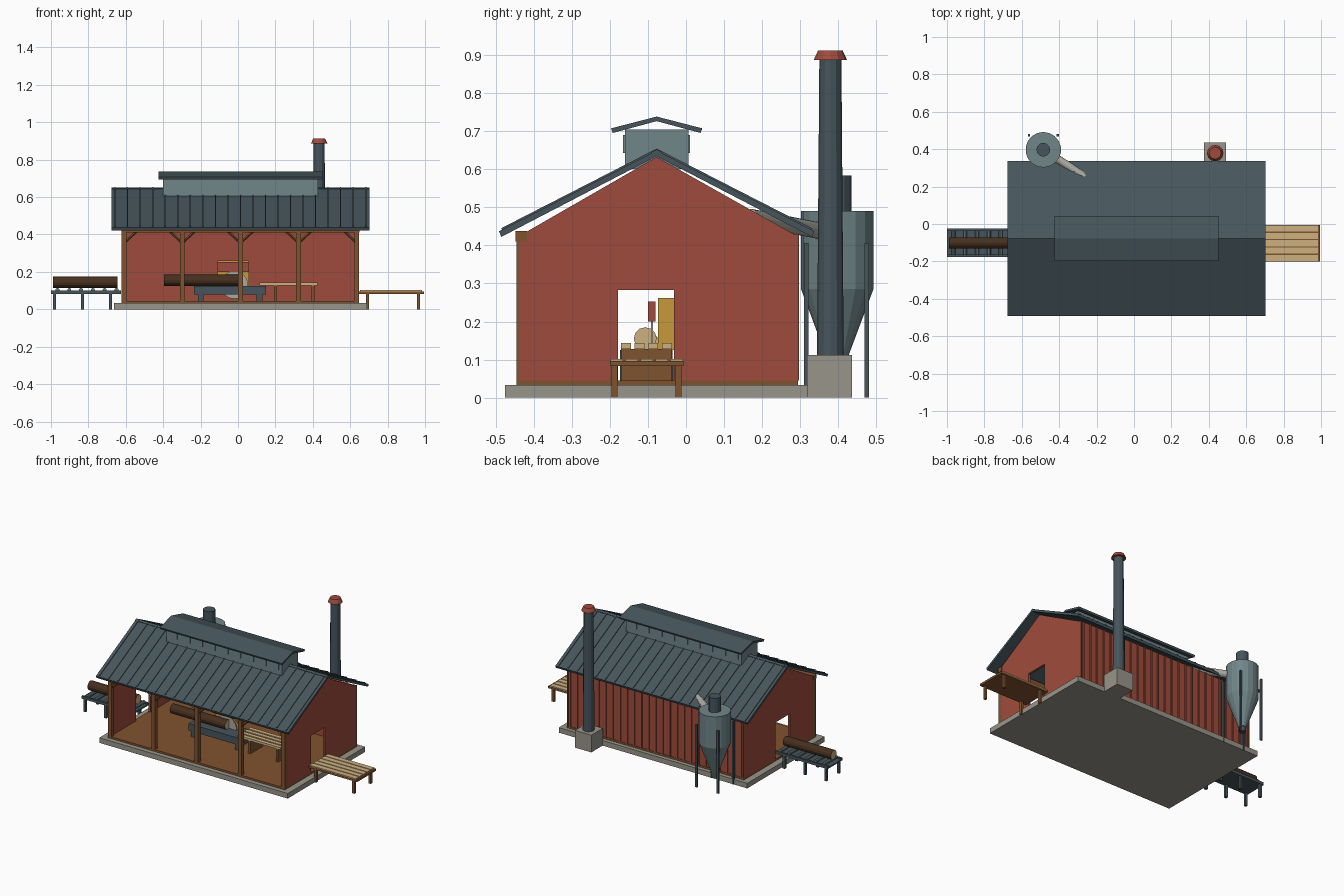
import bpy, bmesh
from math import cos, sin, pi
from mathutils import Vector, Matrix

cube = bpy.data.objects.get("Cube")
if cube:
    bpy.data.objects.remove(cube)


def material(name, hex_code):
    m = bpy.data.materials.new(name)
    srgb = [int(hex_code[i:i + 2], 16) / 255 for i in (0, 2, 4)]
    col = [((c + 0.055) / 1.055) ** 2.4 for c in srgb] + [1]
    m.diffuse_color = col
    m.use_nodes = True
    m.node_tree.nodes["Principled BSDF"].inputs["Base Color"].default_value = col
    return m


SLATE = material("slate steel", "46555c")
STEEL = material("pale steel", "71868a")
RED = material("barn red", "9f4b3c")
CONCRETE = material("concrete", "99958b")
WOOD = material("brown timber", "80532f")
BARK = material("bark", "46301f")
LUMBER = material("sawn lumber", "cdb080")
YELLOW = material("machine yellow", "c89a3a")
SILVER = material("bare metal", "aaaaa0")


def finish(name, bm, *mats):
    bmesh.ops.recalc_face_normals(bm, faces=bm.faces)
    mesh = bpy.data.meshes.new(name)
    bm.to_mesh(mesh)
    bm.free()
    for m in mats:
        mesh.materials.append(m)
    ob = bpy.data.objects.new(name, mesh)
    bpy.context.collection.objects.link(ob)
    return ob


def boxes(name, mat, spans):
    """One object from boxes given as (x0, x1, y0, y1, z0, z1)."""
    bm = bmesh.new()
    for x0, x1, y0, y1, z0, z1 in spans:
        mid = Vector((x0 + x1, y0 + y1, z0 + z1)) / 2
        size = Matrix.Diagonal((x1 - x0, y1 - y0, z1 - z0, 1))
        bmesh.ops.create_cube(bm, size=1, matrix=Matrix.Translation(mid) @ size)
    return finish(name, bm, mat)


def prisms(name, mat, profile, spans):
    """Extrude a y-z profile along each x span."""
    bm = bmesh.new()
    for x0, x1 in spans:
        face = bm.faces.new([bm.verts.new((x0, y, z)) for y, z in profile])
        new = bmesh.ops.extrude_face_region(bm, geom=[face])["geom"]
        bmesh.ops.translate(bm, vec=(x1 - x0, 0, 0),
                            verts=[v for v in new if isinstance(v, bmesh.types.BMVert)])
    return finish(name, bm, mat)


def tubes(name, mat, ends, r0, r1=None, sides=12, cap_mat=None):
    """Cylinders or cones between pairs of points."""
    bm = bmesh.new()
    for a, b in ends:
        a, b = Vector(a), Vector(b)
        turn = (b - a).to_track_quat('Z', 'Y').to_matrix().to_4x4()
        bmesh.ops.create_cone(bm, cap_ends=True, segments=sides, radius1=r0,
                              radius2=r0 if r1 is None else r1, depth=(b - a).length,
                              matrix=Matrix.Translation((a + b) / 2) @ turn)
    if cap_mat:
        for f in bm.faces:
            f.material_index = int(len(f.verts) > 4)
    return finish(name, bm, mat, *([cap_mat] if cap_mat else []))


def spread(a, b, n):
    return [a + (b - a) * i / (n - 1) for i in range(n)]


# Building extents: centre, half length, ridge line
CX, RY = 0.013, -0.077
X0, X1 = CX - 0.635, CX + 0.635
Y0, Y1 = -0.445, 0.291
FLOOR = 0.045

# Foundation and floor
boxes("foundation", CONCRETE, [(CX - 0.677, CX + 0.677, -0.475, 0.32, 0, 0.033)])
boxes("floor", WOOD, [(X0, X1, Y0, Y1 + 0.003, 0.033, FLOOR)])

# Gable walls with a doorway notch
gable = [(Y0 + 0.008, FLOOR), (-0.178, FLOOR), (-0.178, 0.283), (-0.032, 0.283),
         (-0.032, FLOOR), (Y1, FLOOR), (Y1, 0.425), (RY, 0.632), (Y0 + 0.008, 0.425)]
prisms("gable_walls", RED, gable, [(X0, X0 + 0.015), (X1 - 0.015, X1)])

# Back wall with battens
boxes("back_wall", RED, [(X0, X1, Y1 - 0.015, Y1, FLOOR, 0.43)])
boxes("back_battens", RED, [(x - 0.005, x + 0.005, Y1, Y1 + 0.006, FLOOR, 0.43)
                            for x in spread(X0 + 0.02, X1 - 0.02, 25)])

# Front posts, eave beam, back corner posts and knee braces
posts = spread(X0 + 0.013, X1 - 0.013, 5)
boxes("front_posts", WOOD, [(x - 0.013, x + 0.013, Y0, Y0 + 0.026, FLOOR, 0.42) for x in posts])
boxes("corner_posts", WOOD, [(x - 0.004, x + 0.004, Y1 - 0.002, Y1 + 0.006, FLOOR, 0.43)
                             for x in (X0 + 0.004, X1 - 0.004)])
boxes("eave_beam", WOOD, [(X0 - 0.002, X1 + 0.002, Y0 - 0.002, Y0 + 0.028, 0.41, 0.437)])
braces = [((x, Y0 + 0.013, 0.355), (x + s * 0.065, Y0 + 0.013, 0.415))
          for x in posts for s in (-1, 1) if X0 < x + s * 0.065 < X1]
tubes("knee_braces", WOOD, braces, 0.007, sides=4)


def chevron(half, eave, ridge, thick):
    return [(RY - half, eave), (RY, ridge), (RY + half, eave),
            (RY + half - thick * 0.4, eave - thick), (RY, ridge - thick),
            (RY - half + thick * 0.4, eave - thick)]


# Main roof with standing seams and ridge caps
RX0, RX1 = CX - 0.69, CX + 0.69
prisms("main_roof", SLATE, chevron(0.414, 0.437, 0.649, 0.015), [(RX0, RX1)])
prisms("roof_seams", SLATE, chevron(0.408, 0.445, 0.654, 0.008),
       [(x - 0.003, x + 0.003) for x in spread(RX0 + 0.02, RX1 - 0.02, 21)])
prisms("ridge_cap", SLATE, chevron(0.014, 0.645, 0.652, 0.006), [(RX0, RX1)])

# Ridge monitor with louvre panels and its own roof
boxes("monitor_body", STEEL, [(CX - 0.415, CX + 0.415, RY - 0.083, RY + 0.083, 0.6, 0.704)])
boxes("monitor_louvres", STEEL, [(x - 0.03, x + 0.03, RY - 0.088, RY + 0.088, 0.642, 0.69)
                                 for x in spread(CX - 0.365, CX + 0.365, 9)])
prisms("monitor_roof", SLATE, chevron(0.12, 0.707, 0.738, 0.012), [(CX - 0.438, CX + 0.438)])

# Chimney
SX, SY = 0.434, 0.379
boxes("chimney_base", CONCRETE, [(0.375, 0.493, 0.318, 0.436, 0, 0.112)])
tubes("chimney_stack", SLATE, [((SX, SY, 0.112), (SX, SY, 0.888))], 0.035, 0.029)
tubes("chimney_cap", RED, [((SX, SY, 0.886), (SX, SY, 0.912))], 0.044, 0.032)

# Dust cyclone on four legs, with a duct into the roof
DX, DY = -0.485, 0.397
tubes("cyclone_drum", STEEL, [((DX, DY, 0.285), (DX, DY, 0.49))], 0.095, sides=18)
tubes("cyclone_cone", STEEL, [((DX, DY, 0.09), (DX, DY, 0.285))], 0.022, 0.095, sides=18)
tubes("cyclone_outlet", SLATE, [((DX, DY, 0.49), (DX, DY, 0.583))], 0.037)
tubes("cyclone_spout", SLATE, [((DX, DY, 0.06), (DX, DY, 0.1))], 0.02)
boxes("cyclone_legs", SLATE, [(x - 0.006, x + 0.006, y - 0.006, y + 0.006, 0, 0.406)
                              for x in (DX - 0.077, DX + 0.077) for y in (DY - 0.081, DY + 0.077)])
tubes("cyclone_duct", SILVER, [((-0.43, 0.362, 0.436), (-0.14, 0.17, 0.474))], 0.022)

# Infeed roller bed with a log
boxes("infeed_bed", SLATE, [(-1, -0.625, -0.165, -0.035, 0.083, 0.092)])
boxes("infeed_rails", SLATE, [(-1, -0.625, y - 0.006, y + 0.006, 0.083, 0.101)
                              for y in (-0.17, -0.031)])
tubes("infeed_rollers", STEEL, [((x, -0.165, 0.103), (x, -0.036, 0.103))
                                for x in spread(-0.965, -0.65, 6)], 0.011, sides=10)
boxes("infeed_legs", SLATE, [(x - 0.008, x + 0.008, y - 0.008, y + 0.008, 0, 0.085)
                             for x in (-0.982, -0.832, -0.682) for y in (-0.165, -0.036)])
tubes("infeed_log", BARK, [((-0.99, -0.101, 0.144), (-0.645, -0.101, 0.144))], 0.03, cap_mat=LUMBER)

# Saw machine: bed, log, blade, guard and motor housing
boxes("saw_bed", SLATE, [(-0.235, 0.15, -0.173, -0.035, 0.08, 0.125)])
boxes("saw_bed_feet", SLATE, [(x - 0.015, x + 0.015, y - 0.008, y + 0.008, FLOOR, 0.08)
                              for x in (-0.2, 0.115) for y in (-0.165, -0.043)])
tubes("saw_log", BARK, [((-0.395, -0.107, 0.155), (0, -0.107, 0.155))], 0.03, cap_mat=LUMBER)
tubes("saw_blade", SILVER, [((-0.02, -0.092, 0.13), (-0.02, -0.086, 0.13))], 0.074, sides=24)
boxes("saw_guard", RED, [(-0.11, 0.06, -0.1, -0.08, 0.2, 0.252)])
boxes("motor_housing", YELLOW, [(-0.11, 0.06, -0.074, -0.032, 0.125, 0.262)])

# Sawn planks inside and the outfeed table outside
strips = spread(-0.182, -0.024, 5)
boxes("sawn_planks", LUMBER, [(0.115, 0.425, y - 0.013, y + 0.013, 0.128, 0.143)
                              for y in spread(-0.158, -0.05, 4)])
boxes("sawn_plank_supports", WOOD, [(x - 0.008, x + 0.008, -0.17, -0.038, FLOOR, 0.128)
                                    for x in (0.2, 0.4)])
boxes("outfeed_table", WOOD, [(0.648, 0.995, -0.2, -0.006, 0.083, 0.096)])
boxes("outfeed_planks", LUMBER, [(0.652, 0.985, y - 0.0165, y + 0.0165, 0.096, 0.102)
                                 for y in strips])
boxes("outfeed_legs", WOOD, [(x - 0.008, x + 0.008, y - 0.008, y + 0.008, 0, 0.085)
                             for x in (0.692, 0.965) for y in (-0.188, -0.02)])
